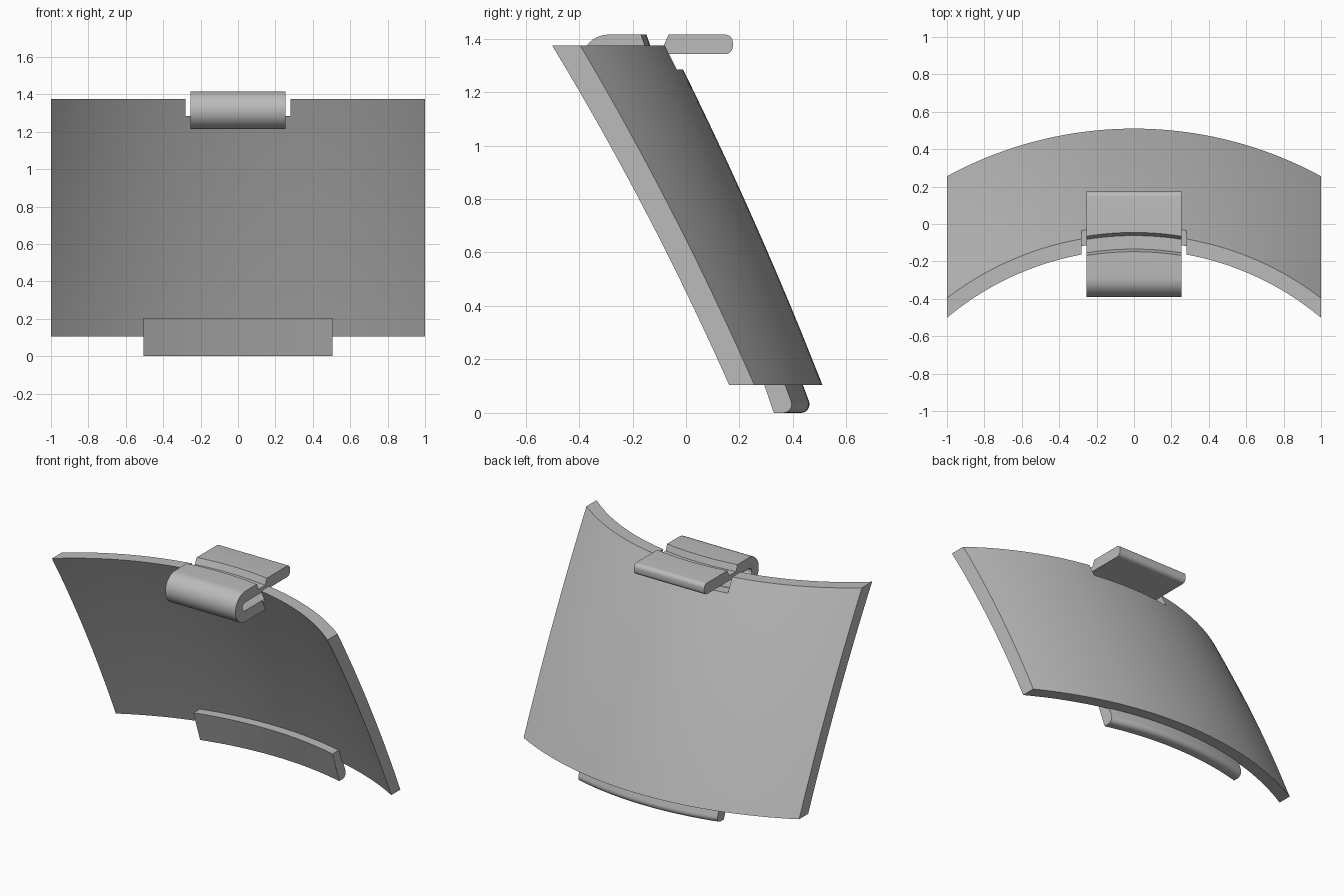
import bpy, bmesh, math

cube = bpy.data.objects.get("Cube")
if cube:
    bpy.data.objects.remove(cube, do_unlink=True)

grey = bpy.data.materials.new("mid grey plastic")
grey.use_nodes = True
grey.diffuse_color = (0.5, 0.5, 0.5, 1)
grey.node_tree.nodes["Principled BSDF"].inputs["Base Color"].default_value = (0.5, 0.5, 0.5, 1)


def finish(name, bm):
    bmesh.ops.recalc_face_normals(bm, faces=bm.faces[:])
    mesh = bpy.data.meshes.new(name)
    bm.to_mesh(mesh)
    bm.free()
    obj = bpy.data.objects.new(name, mesh)
    bpy.context.collection.objects.link(obj)
    mesh.materials.append(grey)
    bpy.ops.object.select_all(action='DESELECT')
    bpy.context.view_layer.objects.active = obj
    obj.select_set(True)
    bpy.ops.object.shade_smooth_by_angle(angle=math.radians(30))
    return obj


def spread(a, b, n):
    return [a + (b - a) * i / n for i in range(n + 1)]


def sag(x, radius):
    return radius - math.sqrt(radius * radius - x * x)


def arc(cy, cz, r, a0, a1, n, follow=0):
    return [(cy + r * math.cos(math.radians(a)), cz + r * math.sin(math.radians(a)), follow)
            for a in spread(a0, a1, n)]


def sweep(name, profile, half, radius, n):
    """Sweep a side profile across x; points marked 1 follow the panel's bow."""
    bm = bmesh.new()
    rings = [[bm.verts.new((x, y - follow * sag(x, radius), z)) for y, z, follow in profile]
             for x in spread(-half, half, n)]
    for a, b in zip(rings, rings[1:]):
        for i in range(len(a)):
            j = (i + 1) % len(a)
            bm.faces.new((a[i], a[j], b[j], b[i]))
    bm.faces.new(rings[0])
    bm.faces.new(rings[-1][::-1])
    return finish(name, bm)


# Curved leaning panel with a notch in the middle of its top edge
LOW, HIGH, NOTCH_Z, NOTCH_X, WALL = 0.105, 1.375, 1.285, 0.28, 0.082


def panel_y(x, z, inset):
    t = (z - LOW) / (HIGH - LOW)
    centre = 0.51 - 0.566 * t + 0.07 * t * (1 - t)
    radius = 2.09 - 0.45 * t
    return centre - inset - sag(x, radius - inset)


xs = spread(-1, -NOTCH_X, 14) + spread(-NOTCH_X, NOTCH_X, 10)[1:] + spread(NOTCH_X, 1, 14)[1:]
zs = spread(LOW, NOTCH_Z, 16) + [HIGH]
bm = bmesh.new()
outer, inner = [[[bm.verts.new((x, panel_y(x, z, inset), z)) for z in zs] for x in xs]
                for inset in (0, WALL)]
partner = {o: i for oc, ic in zip(outer, inner) for o, i in zip(oc, ic)}
for i in range(len(xs) - 1):
    for j in range(len(zs) - 1):
        if zs[j] > NOTCH_Z - 0.01 and abs(xs[i] + xs[i + 1]) / 2 < NOTCH_X:
            continue
        quad = [outer[i][j], outer[i + 1][j], outer[i + 1][j + 1], outer[i][j + 1]]
        bm.faces.new(quad)
        bm.faces.new([partner[v] for v in reversed(quad)])
rim = [e for e in bm.edges if len(e.link_faces) == 1 and e.verts[0] in partner]
for e in rim:
    a, b = e.verts
    bm.faces.new((a, b, partner[b], partner[a]))
bmesh.ops.delete(bm, geom=[v for v in bm.verts if not v.link_faces], context='VERTS')
finish("curved_panel", bm)

# Bowed lip in front of the panel's bottom edge
lip = [(0.325, 0.205, 1), (0.395, 0, 1)]
lip += arc(0.43, 0.032, 0.032, -90, 20, 6, 1)
lip += [(0.4, 0.205, 1)]
sweep("bottom_lip", lip, 0.505, 1.95, 24)

# Hooked clip passing through the notch, with a groove in its top
clip = [(-0.148, 1.415, 1)]
clip += arc(-0.29, 1.315, 0.1, 90, 270, 20)
clip += [(-0.05, 1.215, 1), (-0.08, 1.288, 1)]
clip += arc(-0.29, 1.315, 0.027, 270, 90, 10)
clip += arc(0.147, 1.37, 0.028, -90, 0, 6)
clip += arc(0.147, 1.387, 0.028, 0, 90, 6)
clip += [(-0.045, 1.415, 1), (-0.062, 1.375, 1), (-0.134, 1.375, 1)]
sweep("top_clip", clip, 0.255, 1.6, 12)
